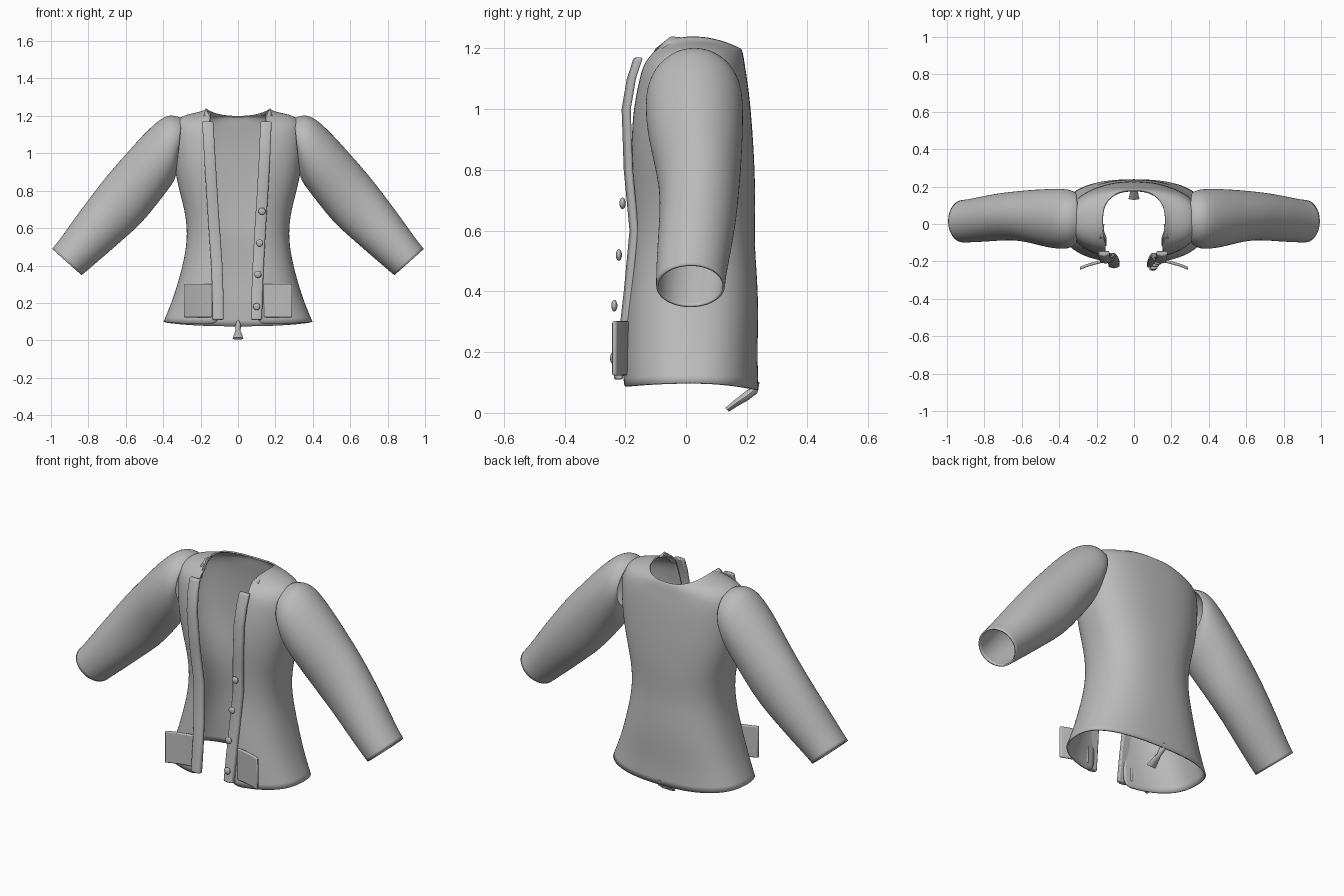
import bpy, bmesh
from math import sin, cos, pi, asin, copysign
from mathutils import Vector

cube = bpy.data.objects.get("Cube")
if cube:
    bpy.data.objects.remove(cube)

cloth = bpy.data.materials.new("grey cloth")
cloth.use_nodes = True
GREY = (0.5, 0.5, 0.5, 1)
cloth.diffuse_color = GREY
cloth.node_tree.nodes["Principled BSDF"].inputs["Base Color"].default_value = GREY


def finish(obj, angle=0.8):
    """Give the part its material and smooth shading."""
    obj.data.materials.clear()
    obj.data.materials.append(cloth)
    bpy.ops.object.select_all(action="DESELECT")
    obj.select_set(True)
    bpy.context.view_layer.objects.active = obj
    bpy.ops.object.shade_smooth_by_angle(angle=angle)


def loft(name, rings, closed=True, caps=False):
    """Skin a list of equally long point rings."""
    bm = bmesh.new()
    loops = [[bm.verts.new(p) for p in ring] for ring in rings]
    n = len(loops[0])
    for a, b in zip(loops, loops[1:]):
        for i in range(n if closed else n - 1):
            j = (i + 1) % n
            bm.faces.new((a[i], a[j], b[j], b[i]))
    if caps:
        bm.faces.new(loops[0])
        bm.faces.new(loops[-1])
    bmesh.ops.recalc_face_normals(bm, faces=bm.faces)
    mesh = bpy.data.meshes.new(name)
    bm.to_mesh(mesh)
    bm.free()
    obj = bpy.data.objects.new(name, mesh)
    bpy.context.collection.objects.link(obj)
    return obj


def cloth_modifiers(obj, offset):
    sub = obj.modifiers.new("smooth", "SUBSURF")
    sub.levels = sub.render_levels = 2
    solid = obj.modifiers.new("thickness", "SOLIDIFY")
    solid.thickness = 0.008
    solid.offset = offset


def power(v, p):
    return copysign(abs(v) ** p, v)


# Body: open rings of (side z, front z, back z, half width, front y, back y, opening)
BODY = [
    (0.10, 0.085, 0.075, 0.40, -0.21, 0.24, 0.10),
    (0.20, 0.20, 0.20, 0.357, -0.21, 0.235, 0.10),
    (0.32, 0.32, 0.32, 0.318, -0.205, 0.24, 0.10),
    (0.45, 0.45, 0.45, 0.285, -0.19, 0.235, 0.105),
    (0.57, 0.57, 0.57, 0.27, -0.18, 0.225, 0.11),
    (0.70, 0.70, 0.70, 0.285, -0.18, 0.23, 0.12),
    (0.85, 0.85, 0.85, 0.33, -0.19, 0.225, 0.13),
    (1.00, 0.98, 0.99, 0.35, -0.185, 0.215, 0.14),
    (1.11, 1.06, 1.08, 0.355, -0.17, 0.205, 0.15),
    (1.18, 1.11, 1.14, 0.34, -0.16, 0.195, 0.155),
    (1.212, 1.14, 1.175, 0.27, -0.155, 0.19, 0.155),
    (1.222, 1.16, 1.195, 0.20, -0.15, 0.185, 0.15),
    (1.24, 1.17, 1.20, 0.17, -0.15, 0.18, 0.148),
]


def body_ring(zs, zf, zb, w, yf, yb, edge):
    p, n, mid = 0.82, 32, 0.02
    start = asin((edge / w) ** (1 / p))
    ring = []
    for i in range(n + 1):
        t = start + (2 * pi - 2 * start) * i / n
        s, c = power(sin(t), p), power(cos(t), p)
        y = mid + (yf - mid) * c if c > 0 else mid - (yb - mid) * c
        z = zs + ((zf if c > 0 else zb) - zs) * c * c
        ring.append((w * s, y, z))
    return ring


body = loft("jacket_body", [body_ring(*r) for r in BODY], closed=False)
cloth_modifiers(body, -1)
finish(body)

# Sleeves: rings of (top x, top z, bottom x, bottom z, front y, back y)
SLEEVE = [
    (0.30, 1.19, 0.325, 0.93, -0.11, 0.17),
    (0.35, 1.21, 0.33, 0.88, -0.13, 0.185),
    (0.41, 1.195, 0.345, 0.84, -0.137, 0.19),
    (0.51, 1.10, 0.395, 0.775, -0.13, 0.19),
    (0.62, 0.975, 0.46, 0.69, -0.105, 0.185),
    (0.70, 0.885, 0.53, 0.61, -0.09, 0.178),
    (0.78, 0.78, 0.605, 0.545, -0.088, 0.17),
    (0.87, 0.66, 0.69, 0.47, -0.095, 0.155),
    (0.95, 0.545, 0.79, 0.385, -0.10, 0.135),
    (0.995, 0.49, 0.835, 0.347, -0.10, 0.13),
]


def sleeve_ring(side, xt, zt, xb, zb, yf, yb):
    ring = []
    for i in range(20):
        t = 2 * pi * i / 20
        u, v = cos(t) / 2, sin(t) / 2
        x = (xt + xb) / 2 + (xt - xb) * u
        z = (zt + zb) / 2 + (zt - zb) * u
        ring.append((side * x, (yf + yb) / 2 + (yb - yf) * v, z))
    return ring


for side, word in ((1, "left"), (-1, "right")):
    sleeve = loft(word + "_sleeve", [sleeve_ring(side, *r) for r in SLEEVE])
    cloth_modifiers(sleeve, -1)
    finish(sleeve)

# Front bands: (z, right x, left x, front y)
BAND = [
    (0.11, -0.107, 0.098, -0.238), (0.25, -0.108, 0.102, -0.222),
    (0.40, -0.113, 0.108, -0.205), (0.60, -0.127, 0.119, -0.186),
    (0.80, -0.140, 0.132, -0.205), (1.00, -0.152, 0.143, -0.212),
    (1.10, -0.158, 0.147, -0.195), (1.17, -0.162, 0.150, -0.172),
]
for column, word in ((1, "right"), (2, "left")):
    rings = []
    for row in BAND:
        z, x, y = row[0], row[column], row[3]
        rings.append([(x + dx, y + dy, z) for dx, dy in
                      ((-0.03, 0.008), (0, 0), (0.03, 0.008), (0.03, 0.03), (-0.03, 0.03))])
    band = loft(word + "_front_band", rings, caps=True)
    bevel = band.modifiers.new("soft edges", "BEVEL")
    bevel.width, bevel.segments = 0.006, 2
    finish(band)

# Buttons on the left band
for i, (x, y, z) in enumerate([(0.128, -0.209, 0.69), (0.116, -0.221, 0.52),
                               (0.106, -0.236, 0.353), (0.10, -0.24, 0.18)]):
    bpy.ops.mesh.primitive_uv_sphere_add(segments=20, ring_count=12, radius=1, location=(x, y, z))
    button = bpy.context.object
    button.name = "button_%d" % (i + 1)
    button.scale = (0.019, 0.010, 0.019)
    finish(button)

# Patch pockets, flaring forward at the outer edge
for side, word in ((1, "left"), (-1, "right")):
    rings = []
    for x, y in ((0.137, -0.195), (0.185, -0.203), (0.24, -0.218), (0.29, -0.237)):
        rings.append([(side * x, y + dy, z) for dy, z in
                      ((-0.008, 0.123), (0.008, 0.123), (0.008, 0.302), (-0.008, 0.302))])
    pocket = loft(word + "_pocket", rings, caps=True)
    bevel = pocket.modifiers.new("soft edges", "BEVEL")
    bevel.width, bevel.segments = 0.006, 2
    finish(pocket)

# Collar tips beside the neck opening
for side, word in ((1, "left"), (-1, "right")):
    tip = loft(word + "_collar_tip", [
        [(side * 0.165, 0.0, 1.235), (side * 0.172, -0.05, 1.24), (side * 0.155, -0.10, 1.20)],
        [(side * 0.185, 0.0, 1.225), (side * 0.185, -0.08, 1.195), (side * 0.15, -0.12, 1.16)],
    ], closed=False)
    solid = tip.modifiers.new("thickness", "SOLIDIFY")
    solid.thickness = 0.008
    finish(tip)

# Twisted tab hanging below the back hem
rings = []
for y, z, w, d in ((0.236, 0.105, 0.006, 0.006), (0.225, 0.075, 0.018, 0.010),
                   (0.195, 0.052, 0.012, 0.010), (0.165, 0.032, 0.022, 0.008),
                   (0.135, 0.010, 0.029, 0.006)):
    rings.append([Vector((w * cos(k * pi / 4), y + d * sin(k * pi / 4),
                          z - d * sin(k * pi / 4))) for k in range(8)])
tab = loft("back_hem_tab", rings, caps=True)
finish(tab)
